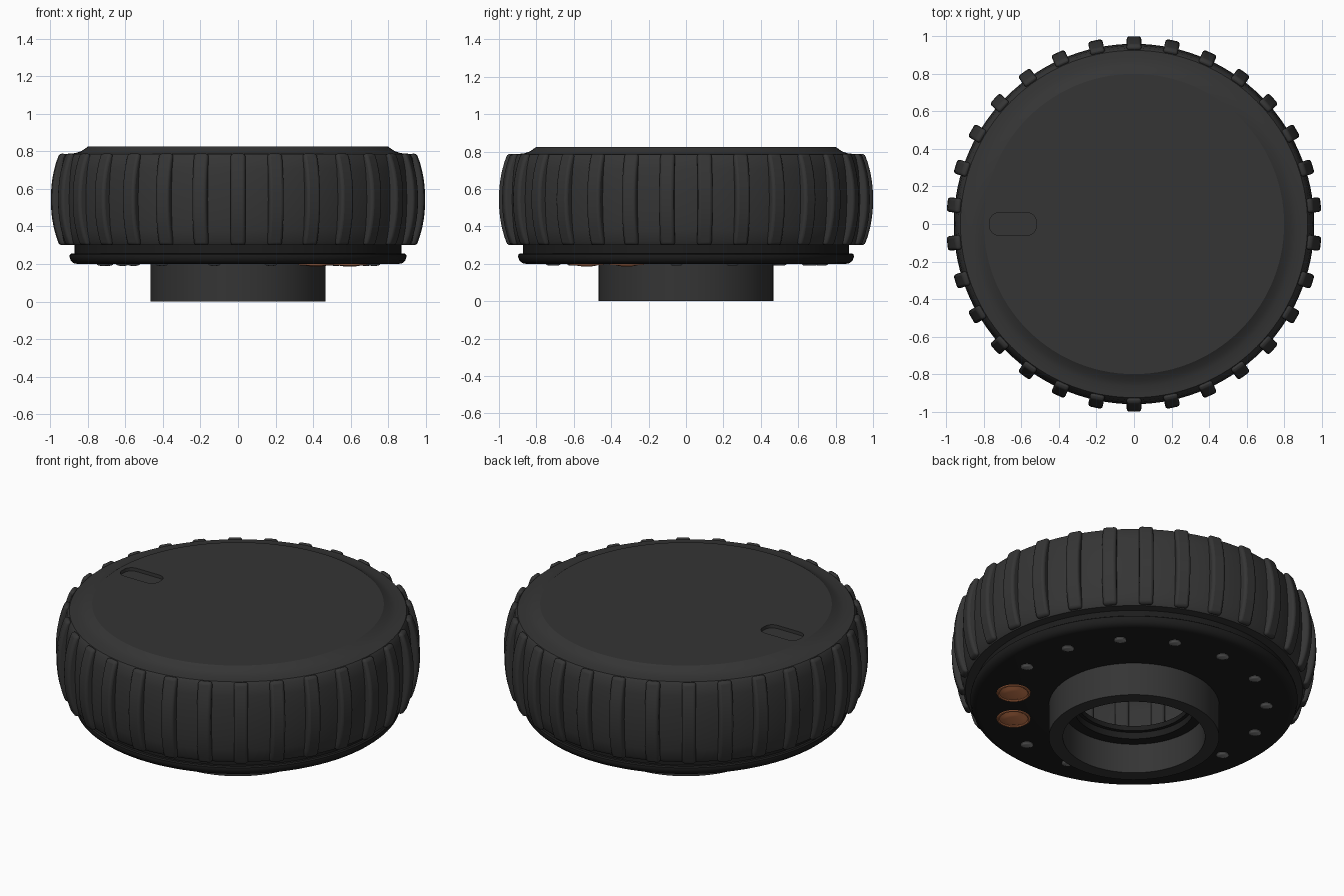
import bpy, bmesh
from math import sin, cos, pi, radians

if "Cube" in bpy.data.objects:
    bpy.data.objects.remove(bpy.data.objects["Cube"])


def material(name, r, g, b):
    m = bpy.data.materials.new(name)
    m.diffuse_color = (r, g, b, 1)
    m.use_nodes = True
    m.node_tree.nodes["Principled BSDF"].inputs["Base Color"].default_value = m.diffuse_color
    return m


RUBBER = material("dark_rubber", 0.035, 0.035, 0.035)
BLACK = material("black_plastic", 0.012, 0.012, 0.012)
STEEL = material("pin_grey", 0.2, 0.2, 0.2)
COPPER = material("copper", 0.6, 0.2, 0.08)


def finish(bm, name, mat):
    bmesh.ops.recalc_face_normals(bm, faces=bm.faces)
    me = bpy.data.meshes.new(name)
    bm.to_mesh(me)
    bm.free()
    ob = bpy.data.objects.new(name, me)
    bpy.context.collection.objects.link(ob)
    me.materials.append(mat)
    return ob


def smooth(ob, angle=35):
    bpy.ops.object.select_all(action='DESELECT')
    ob.select_set(True)
    bpy.context.view_layer.objects.active = ob
    bpy.ops.object.shade_smooth_by_angle(angle=radians(angle))


def lathe(name, profile, mat, closed=False, segs=120, center=(0, 0)):
    """Spin (radius, z) points round a vertical axis."""
    bm = bmesh.new()
    cx, cy = center
    rings = []
    for r, z in profile:
        n = 1 if r == 0 else segs
        rings.append([bm.verts.new((cx + r * cos(2 * pi * i / segs), cy + r * sin(2 * pi * i / segs), z))
                      for i in range(n)])
    pairs = list(zip(rings, rings[1:])) + ([(rings[-1], rings[0])] if closed else [])
    for a, b in pairs:
        for i in range(segs):
            j = (i + 1) % segs
            quad = [a[i % len(a)], a[j % len(a)], b[j % len(b)], b[i % len(b)]]
            bm.faces.new(list(dict.fromkeys(quad)))
    ob = finish(bm, name, mat)
    smooth(ob)
    return ob


# Barrel-shaped grip with a concave shoulder up to the top disc
lathe("grip_body", [(0.86, 0.30), (0.925, 0.30), (0.938, 0.32), (0.95, 0.38), (0.957, 0.46), (0.96, 0.545),
                    (0.957, 0.63), (0.95, 0.71), (0.938, 0.768), (0.925, 0.785), (0.90, 0.787),
                    (0.865, 0.791), (0.835, 0.801), (0.80, 0.825)], RUBBER)

# Thirty rounded grip ribs
bm = bmesh.new()
N, Z0, Z1, HALF = 30, 0.30, 0.788, 0.039
side = [(0.925, Z0)] + [(1.0 - 0.045 * abs(t) ** 2.2, (Z0 + Z1) / 2 + t * (Z1 - Z0) / 2)
                        for t in (k / 5 - 1 for k in range(11))] + [(0.925, Z1)]
for k in range(N):
    a = pi / 2 + 2 * pi * k / N
    c, s = cos(a), sin(a)
    left, right = ([bm.verts.new((r * c - w * s, r * s + w * c, z)) for r, z in side] for w in (-HALF, HALF))
    bm.faces.new(left)
    bm.faces.new(right[::-1])
    for i in range(len(side)):
        j = (i + 1) % len(side)
        bm.faces.new((left[j], left[i], right[i], right[j]))
ribs = finish(bm, "grip_ribs", RUBBER)
bev = ribs.modifiers.new("round_edges", 'BEVEL')
bev.width, bev.segments, bev.limit_method, bev.angle_limit = 0.02, 3, 'ANGLE', radians(40)
smooth(ribs, 45)

# Top disc with a shallow indicator slot
cap = lathe("top_disc", [(0, 0.785), (0.80, 0.785), (0.80, 0.825), (0, 0.825)], RUBBER)
bm = bmesh.new()
bmesh.ops.create_cube(bm, size=1)
for v in bm.verts:
    v.co = (v.co.x * 0.25 - 0.645, v.co.y * 0.12, v.co.z * 0.05 + 0.83)
upright = [e for e in bm.edges if abs(e.verts[0].co.z - e.verts[1].co.z) > 0.01]
bmesh.ops.bevel(bm, geom=upright, offset=0.05, segments=6, profile=0.5, affect='EDGES')
cutter = finish(bm, "slot_cutter", RUBBER)
cutter.hide_render = True
cut = cap.modifiers.new("slot", 'BOOLEAN')
cut.operation, cut.object, cut.solver = 'DIFFERENCE', cutter, 'EXACT'
bpy.context.view_layer.objects.active = cap
bpy.ops.object.modifier_apply(modifier="slot")
bpy.data.objects.remove(cutter)
smooth(cap)

# Base plate with a rounded lip, neck and inner ledge
lathe("base_plate", [(0.33, 0.18), (0.40, 0.18), (0.40, 0.20), (0.855, 0.20), (0.875, 0.204), (0.89, 0.217),
                     (0.898, 0.238), (0.896, 0.25), (0.888, 0.256), (0.872, 0.256), (0.872, 0.302),
                     (0.84, 0.302), (0.84, 0.25), (0.31, 0.25), (0.31, 0.22), (0.33, 0.22)], BLACK, closed=True)

# Hollow stem
lathe("stem", [(0.39, 0), (0.467, 0), (0.467, 0.205), (0.39, 0.205)], RUBBER, closed=True)

# Ring of fifteen stations: two copper contacts, the rest small pins
for k in range(15):
    a = radians(-4 + 24 * k)
    if k in (13, 14):
        p = (0.675 * cos(a), 0.675 * sin(a))
        lathe(f"contact_ring_{k}", [(0.078, 0.21), (0.078, 0.197), (0.084, 0.193), (0.092, 0.195), (0.096, 0.21)],
              COPPER, segs=32, center=p)
        lathe(f"contact_dome_{k}", [(0.08, 0.199), (0.07, 0.197), (0.055, 0.191), (0.03, 0.187), (0, 0.186)],
              COPPER, segs=32, center=p)
    else:
        p = (0.726 * cos(a), 0.726 * sin(a))
        lathe(f"pin_{k}", [(0.034, 0.205), (0.033, 0.197), (0.025, 0.192), (0.012, 0.19), (0, 0.19)],
              STEEL, segs=20, center=p)
